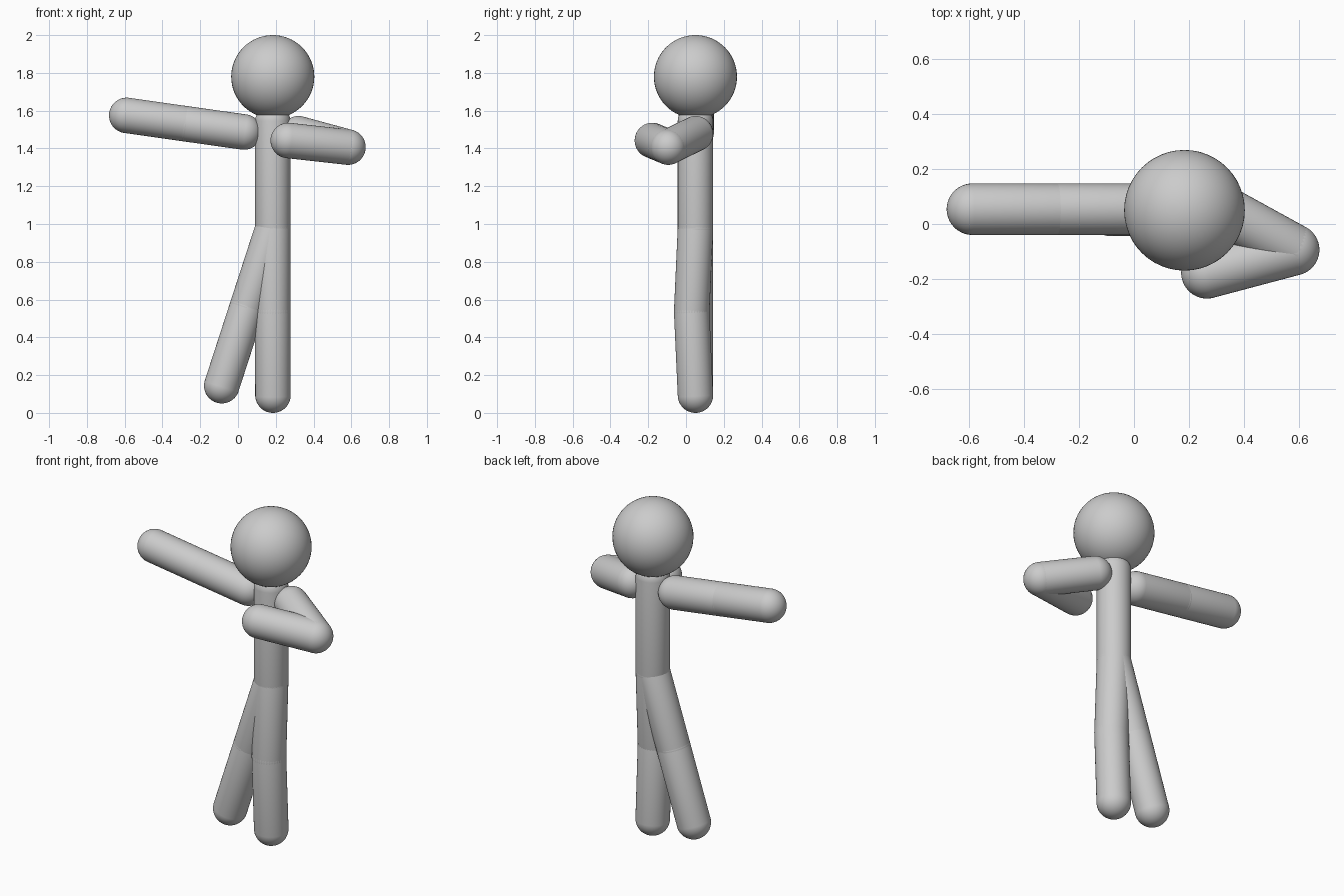
import bpy, bmesh
from mathutils import Vector, Matrix

if "Cube" in bpy.data.objects:
    bpy.data.objects.remove(bpy.data.objects["Cube"])

R = 0.094  # limb radius

grey = bpy.data.materials.new("plain grey")
grey.diffuse_color = (0.6, 0.6, 0.6, 1)
grey.use_nodes = True
grey.node_tree.nodes["Principled BSDF"].inputs["Base Color"].default_value = grey.diffuse_color


def finish(name, bm):
    mesh = bpy.data.meshes.new(name)
    for f in bm.faces:
        f.smooth = True
    bm.to_mesh(mesh)
    bm.free()
    mesh.materials.append(grey)
    obj = bpy.data.objects.new(name, mesh)
    bpy.context.collection.objects.link(obj)


def ball(name, centre, radius):
    bm = bmesh.new()
    bmesh.ops.create_uvsphere(bm, u_segments=48, v_segments=32, radius=radius,
                              matrix=Matrix.Translation(centre))
    finish(name, bm)


def capsule(name, a, b):
    """Round-ended rod: a sphere whose two halves are pulled apart to a and b."""
    a, b = Vector(a), Vector(b)
    axis = b - a
    bm = bmesh.new()
    # odd ring count leaves a band at the equator that stretches into the rod
    bmesh.ops.create_uvsphere(bm, u_segments=40, v_segments=25, radius=R)
    for v in bm.verts:
        if v.co.z > 0:
            v.co.z += axis.length
    turn = axis.to_track_quat('Z', 'Y').to_matrix().to_4x4()
    bm.transform(Matrix.Translation(a) @ turn)
    finish(name, bm)


def limb(upper, lower, start, joint, end):
    capsule(upper, start, joint)
    capsule(lower, joint, end)


# head and torso
ball("head", (0.184, 0.05, 1.78), 0.22)
hip = (0.184, 0.05, 0.975)
capsule("torso", hip, (0.184, 0.05, 1.54))

# outstretched arm
limb("straight_upper_arm", "straight_forearm",
     (0.032, 0.054, 1.487), (-0.28, 0.054, 1.531), (-0.589, 0.054, 1.575))

# arm folded across the chest
limb("bent_upper_arm", "bent_forearm",
     (0.32, 0.05, 1.478), (0.582, -0.094, 1.407), (0.266, -0.178, 1.442))

# standing leg, knee slightly forward
limb("standing_thigh", "standing_shin",
     hip, (0.184, 0.03, 0.535), (0.185, 0.05, 0.094))

# leg swung out to the side
limb("swung_thigh", "swung_shin",
     hip, (0.049, 0.05, 0.56), (-0.086, 0.05, 0.144))
